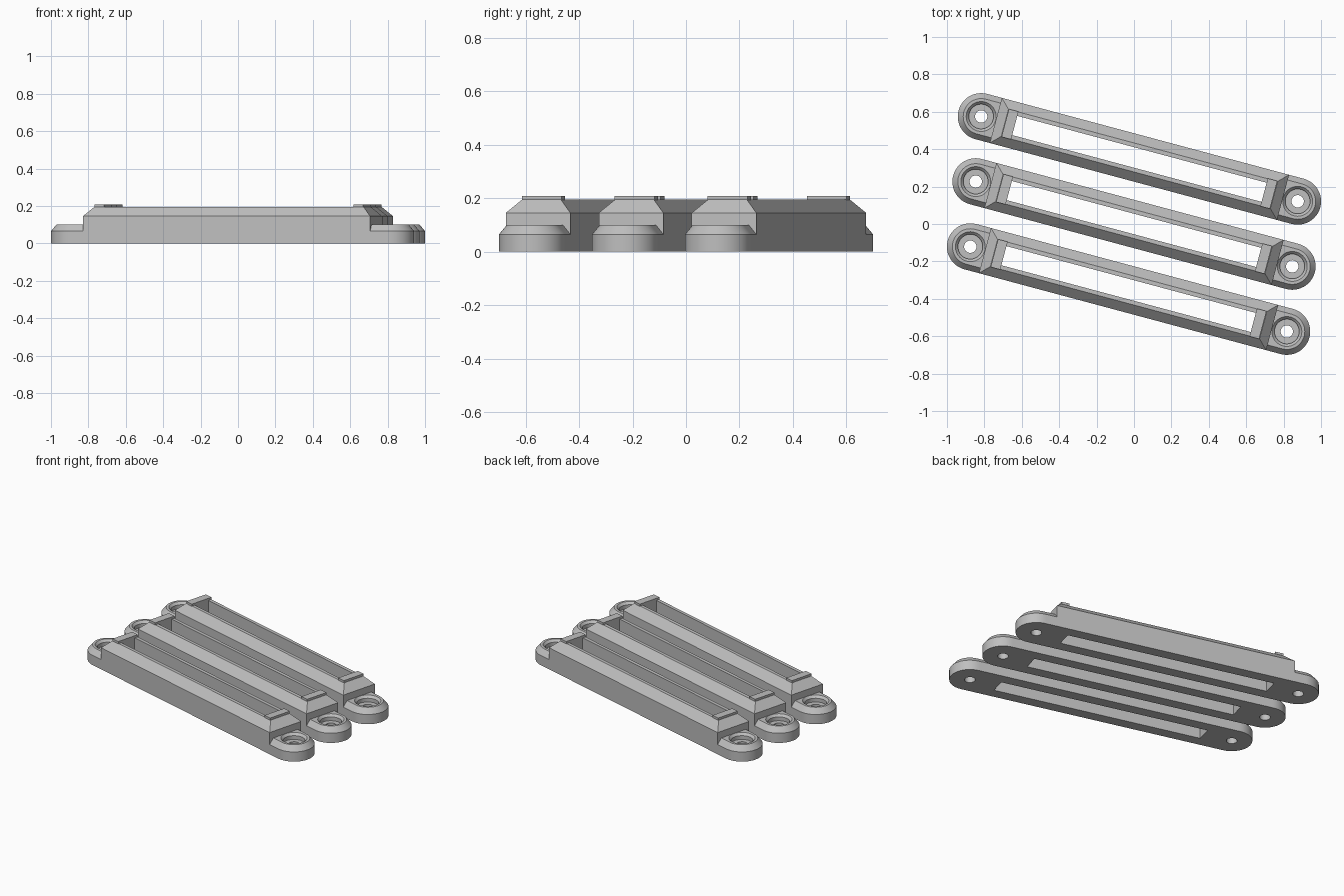
import bpy, bmesh
from math import sin, cos, radians, pi
from mathutils import Matrix

if "Cube" in bpy.data.objects:
    bpy.data.objects.remove(bpy.data.objects["Cube"])

grey = bpy.data.materials.new("light_grey")
grey.diffuse_color = (0.52, 0.52, 0.52, 1)
grey.use_nodes = True
grey.node_tree.nodes["Principled BSDF"].inputs["Base Color"].default_value = grey.diffuse_color

HALF = 0.876      # bar centre to screw hole
END = 0.795       # bar centre to end of raised body
SEG = 48


def loft(bm, rings):
    """Join rings of equal point count, and close the last onto the first."""
    loops = [[bm.verts.new(p) for p in ring] for ring in rings]
    n = len(loops[0])
    for k, a in enumerate(loops):
        b = loops[(k + 1) % len(loops)]
        for i in range(n):
            j = (i + 1) % n
            bm.faces.new((a[i], a[j], b[j], b[i]))


def rect(x, y, z):
    return [(-x, -y, z), (x, -y, z), (x, y, z), (-x, y, z)]


def circle(r, z):
    return [(r * cos(2 * pi * i / SEG), r * sin(2 * pi * i / SEG), z) for i in range(SEG)]


def d_shape(r, z):
    """Half round outside, straight where it meets the body."""
    d = HALF - END
    pts = []
    for i in range(SEG):
        a, b = cos(2 * pi * i / SEG), sin(2 * pi * i / SEG)
        if a > -1e-6:
            pts.append((r * a, r * b, z))
        else:
            m = max(abs(a), abs(b))
            pts.append((d * a / m, r * b / m, z))
    return pts


def finish(bm, name, matrix):
    bmesh.ops.recalc_face_normals(bm, faces=bm.faces)
    me = bpy.data.meshes.new(name)
    bm.to_mesh(me)
    bm.free()
    me.materials.append(grey)
    ob = bpy.data.objects.new(name, me)
    ob.matrix_world = matrix
    bpy.context.collection.objects.link(ob)
    return ob


for n, (cx, cy) in enumerate([(0.029, 0.348), (0, 0), (-0.029, -0.348)], 1):
    place = Matrix.Translation((cx, cy, 0)) @ Matrix.Rotation(radians(-15), 4, 'Z')

    # slotted body with chamfered top
    bm = bmesh.new()
    loft(bm, [rect(END, 0.125, 0), rect(END, 0.125, 0.145), rect(0.745, 0.075, 0.195),
              rect(0.69, 0.053, 0.195), rect(0.69, 0.053, 0)])
    finish(bm, f"bar_body_{n}", place)

    for side, turn in (("right", 0), ("left", pi)):
        spin = place @ Matrix.Rotation(turn, 4, 'Z')

        # thin raised plate at the end of the slot
        bm = bmesh.new()
        bmesh.ops.create_cube(bm, size=1, matrix=Matrix.Translation((0.7165, 0, 0.2015))
                              @ Matrix.Diagonal((0.053, 0.154, 0.015, 1)))
        finish(bm, f"end_plate_{side}_{n}", spin)

        # rounded screw pad with stepped hole
        bm = bmesh.new()
        loft(bm, [d_shape(0.125, 0), d_shape(0.125, 0.065), d_shape(0.096, 0.10),
                  circle(0.08, 0.10), circle(0.066, 0.085), circle(0.066, 0.06),
                  circle(0.033, 0.06), circle(0.033, 0)])
        pad = finish(bm, f"screw_pad_{side}_{n}", spin @ Matrix.Translation((HALF, 0, 0)))
        bpy.ops.object.select_all(action='DESELECT')
        pad.select_set(True)
        bpy.context.view_layer.objects.active = pad
        bpy.ops.object.shade_smooth_by_angle(angle=radians(25))
